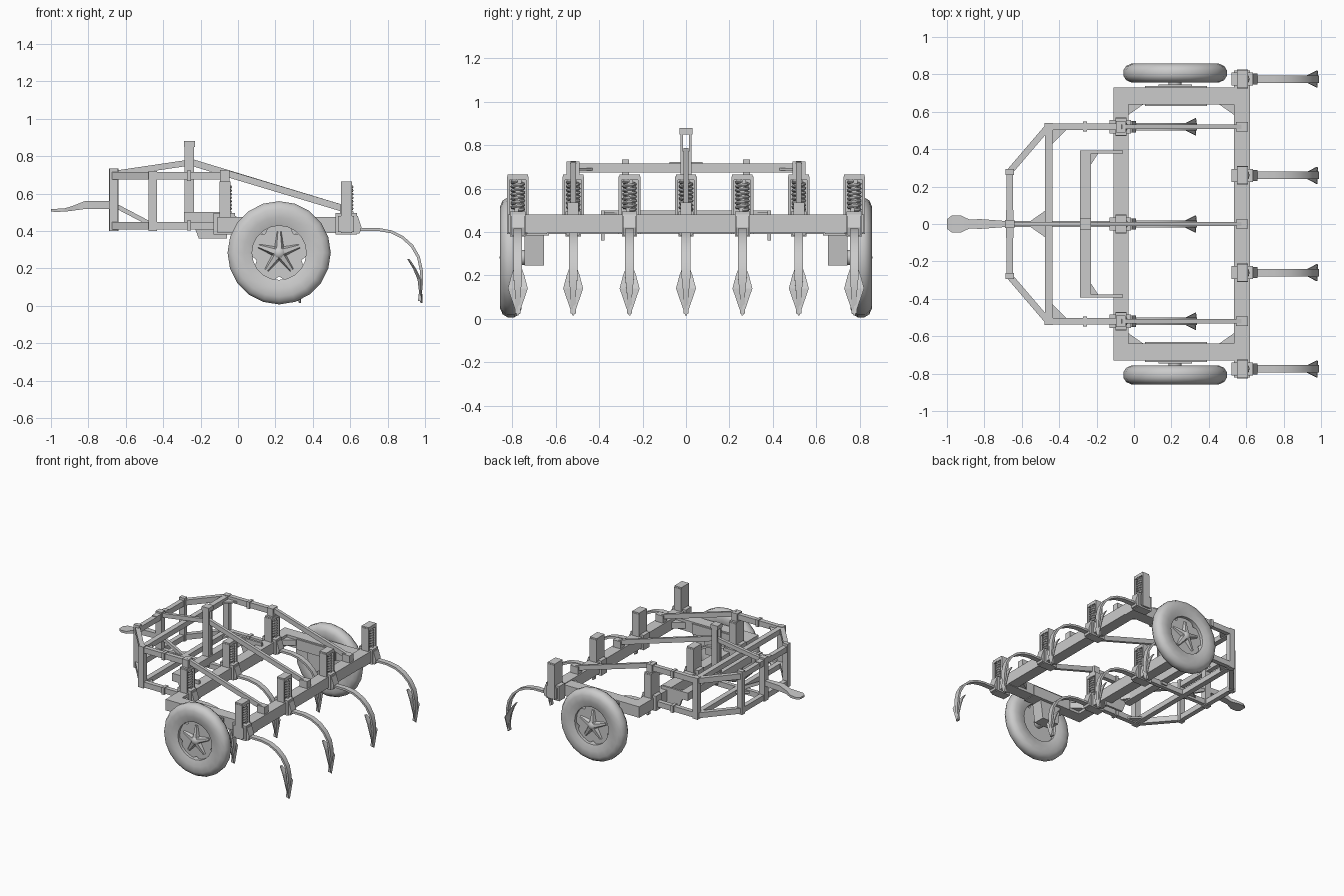
import bpy, bmesh, math
from mathutils import Vector, Matrix

if "Cube" in bpy.data.objects:
    bpy.data.objects.remove(bpy.data.objects["Cube"])

steel = bpy.data.materials.new("plain_grey")
steel.use_nodes = True
grey = (0.6, 0.6, 0.6, 1)
steel.diffuse_color = grey
steel.node_tree.nodes["Principled BSDF"].inputs["Base Color"].default_value = grey


def finish(name, bm, smooth=False):
    bmesh.ops.recalc_face_normals(bm, faces=bm.faces)
    me = bpy.data.meshes.new(name)
    bm.to_mesh(me)
    bm.free()
    me.materials.append(steel)
    ob = bpy.data.objects.new(name, me)
    bpy.context.collection.objects.link(ob)
    if smooth:
        bpy.ops.object.select_all(action="DESELECT")
        ob.select_set(True)
        bpy.context.view_layer.objects.active = ob
        bpy.ops.object.shade_smooth_by_angle(angle=math.radians(40))
    return ob


def box(name, x, y, z):
    """Box from (low, high) pairs."""
    bm = bmesh.new()
    mid = Vector([(a + b) / 2 for a, b in (x, y, z)])
    size = [abs(b - a) for a, b in (x, y, z)]
    bmesh.ops.create_cube(bm, size=1, matrix=Matrix.Translation(mid) @ Matrix.Diagonal((*size, 1)))
    return finish(name, bm)


def bar(name, p, q, w, h):
    """Square bar from p to q."""
    p, q = Vector(p), Vector(q)
    d = (q - p).normalized()
    side = d.cross(Vector((0, 0, 1))).normalized()
    up = side.cross(d)
    rot = Matrix((d, side, up)).transposed().to_4x4()
    bm = bmesh.new()
    bmesh.ops.create_cube(bm, size=1, matrix=Matrix.Translation((p + q) / 2) @ rot
                          @ Matrix.Diagonal(((q - p).length, w, h, 1)))
    return finish(name, bm)


def prism(name, pts, axis, lo, hi):
    """Extrude a flat outline along y or z."""
    bm = bmesh.new()
    vs = [bm.verts.new((a, lo, b) if axis == "y" else (a, b, lo)) for a, b in pts]
    f = bm.faces.new(vs)
    out = bmesh.ops.extrude_face_region(bm, geom=[f])
    move = Vector((0, hi - lo, 0) if axis == "y" else (0, 0, hi - lo))
    bmesh.ops.translate(bm, verts=[v for v in out["geom"] if isinstance(v, bmesh.types.BMVert)], vec=move)
    return finish(name, bm)


def loft(name, rings, smooth=False, closed=False):
    """Skin a list of equal vertex rings."""
    bm = bmesh.new()
    vs = [[bm.verts.new(p) for p in r] for r in rings]
    n, m = len(vs), len(vs[0])
    for i in range(n if closed else n - 1):
        for j in range(m):
            k, l = (i + 1) % n, (j + 1) % m
            bm.faces.new((vs[i][j], vs[i][l], vs[k][l], vs[k][j]))
    if not closed:
        bm.faces.new(vs[0])
        bm.faces.new(vs[-1])
    return finish(name, bm, smooth)


def tine(x, y, tag):
    """Clamp, spring tower, curved shank and pointed shovel."""
    box("clamp_" + tag, (x - 0.06, x + 0.055), (y - 0.035, y + 0.035), (0.38, 0.495))
    prism("shank_socket_" + tag, [(x + 0.04, 0.385), (x + 0.07, 0.385), (x + 0.08, 0.42),
                                  (x + 0.06, 0.48), (x + 0.04, 0.48)], "y", y - 0.03, y + 0.03)
    # channel tower around the spring
    for s in (-1, 1):
        box("tower_side_" + tag, (x - 0.03, x + 0.03), (y + s * 0.038, y + s * 0.05), (0.39, 0.655))
    box("tower_back_" + tag, (x - 0.03, x - 0.022), (y - 0.045, y + 0.045), (0.39, 0.655))
    box("tower_cap_" + tag, (x - 0.03, x + 0.03), (y - 0.047, y + 0.047), (0.64, 0.665))
    rings = []
    for i in range(85):
        a = i * math.tau / 12
        out = Vector((math.cos(a), math.sin(a), 0))
        c = Vector((x + 0.004, y, 0.5 + 0.135 * i / 84)) + out * 0.026
        rings.append([c + 0.008 * (out * math.cos(b) + Vector((0, 0, math.sin(b))))
                      for b in [k * math.tau / 6 for k in range(6)]])
    loft("spring_" + tag, rings, True)
    box("spring_core_" + tag, (x - 0.014, x + 0.018), (y - 0.016, y + 0.016), (0.49, 0.64))
    # shank bent down to the ground
    path = [Vector((x + a, 0, b)) for a, b in
            ((0.04, 0.408), (0.17, 0.408), (0.24, 0.395), (0.3, 0.365), (0.35, 0.32),
             (0.385, 0.26), (0.4, 0.19), (0.4, 0.11), (0.39, 0.025))]
    rings = []
    for i, p in enumerate(path):
        d = (path[min(i + 1, len(path) - 1)] - path[max(i - 1, 0)]).normalized()
        n = Vector((d.z, 0, -d.x)) * 0.008
        w = 0.02 if i < 7 else 0.012
        rings.append([p + n * s + Vector((0, y + t * w, 0))
                      for s, t in ((1, 1), (1, -1), (-1, -1), (-1, 1))])
    loft("shank_" + tag, rings, True)
    # shovel blade with swept wings
    rings = []
    for dx, z, w in ((0.325, 0.25, 0.012), (0.355, 0.2, 0.03), (0.38, 0.14, 0.046), (0.395, 0.015, 0.003)):
        sweep = w * 0.35
        rings.append([(x + dx, y, z), (x + dx + sweep, y + w, z), (x + dx + sweep + 0.006, y + w, z),
                      (x + dx + 0.012, y, z), (x + dx + sweep + 0.006, y - w, z), (x + dx + sweep, y - w, z)])
    loft("shovel_" + tag, rings)


# main rectangular frame
box("front_beam", (-0.11, -0.03), (-0.73, 0.73), (0.39, 0.475))
box("rear_beam", (0.535, 0.62), (-0.82, 0.82), (0.395, 0.48))
for i, y in enumerate((-0.775, -0.26, 0.26, 0.775)):
    tine(0.58, y, f"rear_{i}")
for i, y in enumerate((-0.52, 0, 0.52)):
    tine(-0.07, y, f"front_{i}")


def wheel(s):
    """Tyre, notched disc, spokes and hub on side s."""
    cx, cz, cy = 0.22, 0.283, s * 0.807
    profile = [(0.145, -0.036), (0.19, -0.05), (0.235, -0.05), (0.262, -0.038), (0.276, -0.016),
               (0.276, 0.016), (0.262, 0.038), (0.235, 0.05), (0.19, 0.05), (0.145, 0.036)]
    rings = [[(cx + r * math.sin(a), cy + h, cz + r * math.cos(a)) for r, h in profile]
             for a in [i * math.tau / 20 for i in range(20)]]
    loft("tyre", rings, True, True)
    disc = []
    for i in range(30):
        a = math.pi * 1.5 + i * math.tau / 30
        r = 0.126 if i % 6 == 0 else 0.15
        disc.append((cx + r * math.cos(a), cz + r * math.sin(a)))
    prism("wheel_disc", disc, "y", cy - 0.014, cy + 0.014)
    for i in range(5):
        a = math.pi / 2 + i * math.tau / 5
        d = Vector((math.cos(a), 0, math.sin(a)))
        t = Vector((-d.z, 0, d.x))
        c = Vector((cx, cy, cz))
        rings = [[c + d * r + t * u * w + Vector((0, s * h, 0)) for u, h in
                  ((-1, 0.01), (1, 0.01), (0.5, top), (-0.5, top))]
                 for r, w, top in ((0.02, 0.028, 0.042), (0.115, 0.013, 0.022))]
        loft("wheel_spoke", rings)
    bm = bmesh.new()
    bmesh.ops.create_uvsphere(bm, u_segments=16, v_segments=10, radius=0.04,
                              matrix=Matrix.Translation((cx, cy + s * 0.012, cz)))
    finish("hub", bm, True)
    bm = bmesh.new()
    bmesh.ops.create_cone(bm, cap_ends=True, segments=16, radius1=0.035, radius2=0.035, depth=0.14,
                          matrix=Matrix.Translation((cx, s * 0.74, cz)) @ Matrix.Rotation(math.pi / 2, 4, "X"))
    finish("axle", bm, True)


# upper and lower guard frames share one outline
nose, bend, hinge = -0.665, -0.455, -0.07
for s in (-1, 1):
    wheel(s)
    box("side_beam", (-0.11, 0.62), (s * 0.64, s * 0.73), (0.39, 0.475))
    box("axle_plate", (0.06, 0.39), (s * 0.632, s * 0.738), (0.385, 0.465))
    prism("axle_bracket", [(0.13, 0.39), (0.31, 0.39), (0.29, 0.245), (0.15, 0.245)],
          "y", s * 0.655, s * 0.745)
    for x, d in ((-0.035, 1), (0.54, -1)):
        prism("corner_gusset", [(x, s * 0.58), (x, s * 0.65), (x + d * 0.1, s * 0.65)], "z", 0.41, 0.455)
    for z, end in ((0.428, hinge), (0.695, hinge + 0.02)):
        bar("side_rail", (bend - 0.01, s * 0.52, z), (end, s * 0.52, z), 0.034, 0.042)
        bar("angled_rail", (bend, s * 0.525, z), (nose, s * 0.28, z), 0.034, 0.042)
        box("rail_collar", (-0.272, -0.25), (s * 0.495, s * 0.547), (z - 0.027, z + 0.027))
        prism("rail_gusset", [(bend + 0.01, s * 0.42), (bend + 0.01, s * 0.51), (bend + 0.1, s * 0.51)],
              "z", z - 0.012, z)
    box("nose_post", (nose - 0.023, nose + 0.023), (s * 0.262, s * 0.295), (0.4, 0.735))
    box("bend_post", (bend - 0.023, bend + 0.023), (s * 0.5, s * 0.54), (0.4, 0.72))
    box("hinge_post", (hinge - 0.025, hinge + 0.025), (s * 0.49, s * 0.55), (0.65, 0.725))
    bar("side_strut", (hinge, s * 0.52, 0.71), (0.58, s * 0.52, 0.515), 0.024, 0.036)
    # carrier arms for the mast beam
    prism("mast_arm", [(-0.29, 0.5), (-0.06, 0.5), (-0.06, 0.36), (-0.21, 0.36), (-0.24, 0.44), (-0.29, 0.44)],
          "y", s * 0.376, s * 0.392)
    prism("mast_beam_gusset", [(-0.235, s * 0.31), (-0.235, s * 0.38), (-0.19, s * 0.38)], "z", 0.45, 0.49)
    prism("drawbar_gusset", [(bend, s * 0.015), (bend, s * 0.085), (bend - 0.1, s * 0.015)], "z", 0.425, 0.44)
for y in (-0.52, 0, 0.52):
    box("strut_foot", (0.545, 0.61), (y - 0.025, y + 0.025), (0.47, 0.535))
for z in (0.428, 0.695):
    box("nose_rail", (nose - 0.018, nose + 0.018), (-0.285, 0.285), (z - 0.021, z + 0.021))
    box("cross_rail", (bend - 0.02, bend + 0.02), (-0.52, 0.52), (z - 0.02, z + 0.02))
box("mast_beam", (-0.29, -0.23), (-0.385, 0.385), (0.44, 0.5))
box("centre_rail", (nose, hinge), (-0.015, 0.015), (0.408, 0.448))

# slotted mast with its stays
for s in (-1, 1):
    box("mast_cheek", (-0.285, -0.235), (s * 0.014, s * 0.026), (0.42, 0.87))
box("mast_core", (-0.28, -0.24), (-0.016, 0.016), (0.42, 0.77))
box("mast_cap", (-0.29, -0.23), (-0.03, 0.03), (0.85, 0.88))
bar("rear_stay", (-0.26, 0, 0.77), (0.58, 0, 0.515), 0.024, 0.036)
bar("front_stay", (-0.26, 0, 0.765), (nose, 0, 0.705), 0.024, 0.032)

# hitch post, brace and drawbar
box("hitch_post", (nose - 0.025, nose + 0.025), (-0.022, 0.022), (0.4, 0.735))
box("hitch_cap", (nose - 0.02, nose + 0.02), (-0.075, 0.075), (0.69, 0.722))
bar("hitch_brace", (nose, 0, 0.54), (bend, 0, 0.43), 0.024, 0.024)
rings = []
for x, z, w, h in ((-1, 0.51, 0.025, 0.007), (-0.975, 0.51, 0.045, 0.008), (-0.925, 0.512, 0.045, 0.009),
                   (-0.88, 0.522, 0.024, 0.013), (-0.82, 0.538, 0.026, 0.021), (-0.66, 0.538, 0.014, 0.021)):
    rings.append([(x, -w, z - h), (x, w, z - h), (x, w, z + h), (x, -w, z + h)])
loft("drawbar", rings, True)
